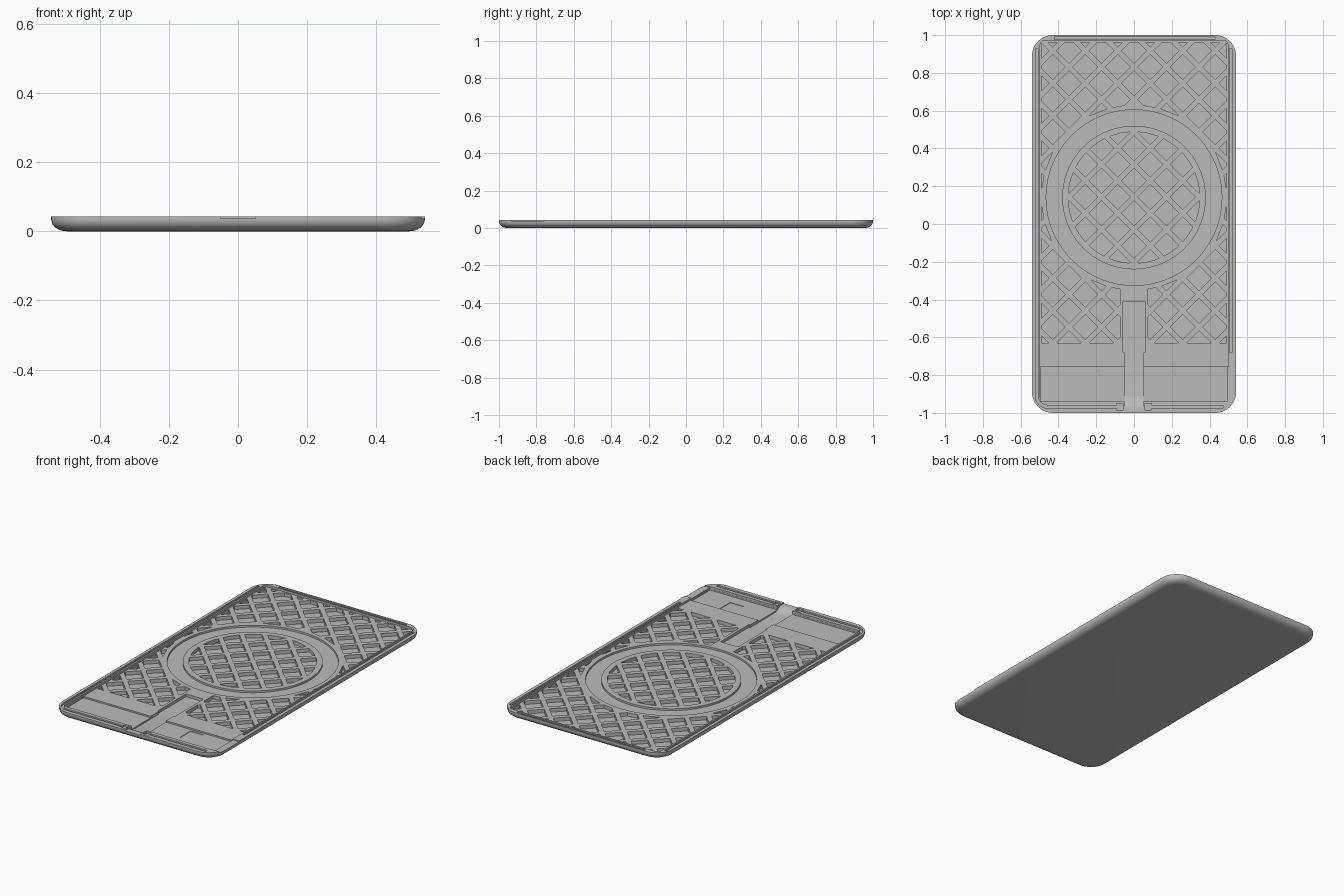
import bpy, bmesh
from math import sin, cos, pi, atan2, radians
from mathutils import Vector

if "Cube" in bpy.data.objects:
    bpy.data.objects.remove(bpy.data.objects["Cube"], do_unlink=True)

grey = bpy.data.materials.new("light grey plastic")
grey.use_nodes = True
COLOUR = (0.5, 0.5, 0.5, 1)
grey.diffuse_color = COLOUR
grey.node_tree.nodes["Principled BSDF"].inputs["Base Color"].default_value = COLOUR

TOP, FLOOR, POCKET, OVER = 0.043, 0.031, 0.010, 0.07
RING = Vector((0, 0.14))


def make(name, bm):
    bmesh.ops.recalc_face_normals(bm, faces=bm.faces)
    mesh = bpy.data.meshes.new(name)
    bm.to_mesh(mesh)
    bm.free()
    ob = bpy.data.objects.new(name, mesh)
    mesh.materials.append(grey)
    bpy.context.collection.objects.link(ob)
    return ob


def loft(name, loops, cyclic=False):
    """Skin equal-length closed loops; cap the ends unless cyclic."""
    bm = bmesh.new()
    rings = [[bm.verts.new(p) for p in loop] for loop in loops]
    n = len(rings[0])
    pairs = list(zip(rings, rings[1:])) + ([(rings[-1], rings[0])] if cyclic else [])
    for a, b in pairs:
        for i in range(n):
            j = (i + 1) % n
            bm.faces.new((a[i], a[j], b[j], b[i]))
    if not cyclic:
        bm.faces.new(rings[0])
        bm.faces.new(rings[-1])
    return make(name, bm)


def at(points, z):
    return [(p[0], p[1], z) for p in points]


def prism(name, points, z0, z1=OVER):
    return loft(name, [at(points, z0), at(points, z1)])


def rect(x0, x1, y0, y1):
    return [(x0, y0), (x1, y0), (x1, y1), (x0, y1)]


def arc(cx, cy, r, a0, a1, n):
    return [(cx + r * cos(a0 + (a1 - a0) * i / n), cy + r * sin(a0 + (a1 - a0) * i / n))
            for i in range(n + 1)]


def rounded(hx, y0, y1, r, n=10):
    pts = []
    for k, (cx, cy) in enumerate([(hx - r, y1 - r), (r - hx, y1 - r),
                                  (r - hx, y0 + r), (hx - r, y0 + r)]):
        pts += arc(cx, cy, r, k * pi / 2, (k + 1) * pi / 2, n)
    return pts


def circle(r, n=96):
    return arc(RING.x, RING.y, r, 0, 2 * pi, n)[:-1]


def clip(poly, point, normal):
    """Keep the part of a polygon on the normal side of a line."""
    out = []
    for a, b in zip(poly, poly[1:] + poly[:1]):
        da, db = (a - point).dot(normal), (b - point).dot(normal)
        if da >= 0:
            out.append(a)
        if da * db < 0:
            out.append(a.lerp(b, da / (da - db)))
    return out


def area(poly):
    return abs(sum(a.cross(b) for a, b in zip(poly, poly[1:] + poly[:1]))) / 2 if len(poly) > 2 else 0


# Body: rounded slab with a curved lower edge
loops = []
for i in range(9):
    a = i / 8 * pi / 2
    inset = 0.045 * (1 - sin(a))
    loops.append(at(rounded(0.54 - inset, inset - 1, 1 - inset, 0.11 - inset), 0.035 * (1 - cos(a))))
loops.append(at(rounded(0.54, -1, 1, 0.11), TOP))
tray = loft("phone_case_tray", loops)


def cut(cutter):
    cutter.hide_render = True
    mod = tray.modifiers.new("cut", "BOOLEAN")
    mod.operation, mod.solver, mod.object = "DIFFERENCE", "EXACT", cutter
    bpy.context.view_layer.objects.active = tray
    bpy.ops.object.modifier_apply(modifier=mod.name)
    bpy.data.objects.remove(cutter, do_unlink=True)


# Main cavity and the lower end bay
cut(prism("cavity", rounded(0.497, -0.937, 0.97, 0.02, 4), FLOOR))
cut(prism("end_bay", rect(-0.496, 0.496, -0.936, -0.755), 0.022))
cut(prism("side_notch", rect(0.48, 0.6, -0.935, -0.76), 0.037))
cut(prism("bay_pocket", rect(0.225, 0.315, -0.87, -0.77), 0.019))

# Circular ring groove
cut(loft("ring_groove", [at(circle(0.465), 0.02), at(circle(0.465), OVER),
                         at(circle(0.38), OVER), at(circle(0.38), 0.02)], cyclic=True))

# Cable channel with a ramp up to the front edge
profile = [(-1.05, OVER), (-1.05, 0.037), (-0.975, 0.037), (-0.96, 0.034),
           (-0.93, 0.018), (-0.91, 0.014), (-0.5, 0.014), (-0.5, OVER)]
cut(loft("cable_channel", [[(x, y, z) for y, z in profile] for x in (-0.05, 0.05)]))
cut(prism("wide_channel", rect(-0.058, 0.058, -0.68, -0.41), 0.014))

# Lattice of diamond pockets, trimmed round the ring and channel
STEP, HALF = 0.172, 0.066
bm = bmesh.new()


def pocket(poly):
    if area(poly) < 0.0004:
        return
    low, high = ([bm.verts.new((p.x, p.y, z)) for p in poly] for z in (POCKET, OVER))
    bm.faces.new(low)
    bm.faces.new(high)
    for i in range(len(poly)):
        j = (i + 1) % len(poly)
        bm.faces.new((low[i], low[j], high[j], high[i]))


for row in range(-2, 20):
    for col in range(-4, 5):
        c = Vector(((col + (row % 2) / 2) * STEP, -0.545 + (row - 1) * STEP / 2))
        diamond = [c + Vector(d) * HALF for d in ((1, 0), (0, 1), (-1, 0), (0, -1))]
        # Inside the ring
        inner = diamond
        for k in range(48):
            d = Vector((cos(k * pi / 24), sin(k * pi / 24)))
            inner = clip(inner, RING + d * 0.347, -d)
        pocket(inner)
        # Outside the ring
        away = c - RING
        if away.length < 0.4:
            continue
        d = away.normalized()
        outer = clip(diamond, RING + d * 0.49, d)
        for p, n in (((0.49, 0), (-1, 0)), ((-0.49, 0), (1, 0)),
                     ((0, 0.962), (0, -1)), ((0, -0.63), (0, 1))):
            outer = clip(outer, Vector(p), Vector(n))
        if c.y < -0.33 and abs(c.x) < 0.15:
            for s in (-1, 1):
                pocket(clip(outer, Vector((s * 0.075, 0)), Vector((s, 0))))
        else:
            pocket(outer)
cut(make("lattice_pockets", bm))

# Seal grooves in the rim: left and front in one run, then right, back, front right
outer = [(-0.522, 0.93)] + arc(-0.457, -0.91, 0.065, pi, 1.5 * pi, 8) + [(-0.07, -0.975)]
inner = [(-0.507, 0.93)] + arc(-0.457, -0.91, 0.05, pi, 1.5 * pi, 8) + [(-0.07, -0.96)]
cut(prism("left_groove", outer + inner[::-1], 0.033))
for name, box in (("right_groove", (0.505, 0.52, -0.68, 0.93)),
                  ("back_groove", (-0.42, 0.43, 0.978, 0.99)),
                  ("front_groove", (0.07, 0.47, -0.975, -0.96))):
    cut(prism(name, rect(*box), 0.033))
for x in (-0.075, 0.075):
    cut(prism("groove_end", rect(x - 0.017, x + 0.017, -0.984, -0.95), 0.032))

# Smooth outer curve, crisp cut edges
bpy.ops.object.select_all(action="DESELECT")
tray.select_set(True)
bpy.context.view_layer.objects.active = tray
bpy.ops.object.shade_smooth_by_angle(angle=radians(30))
